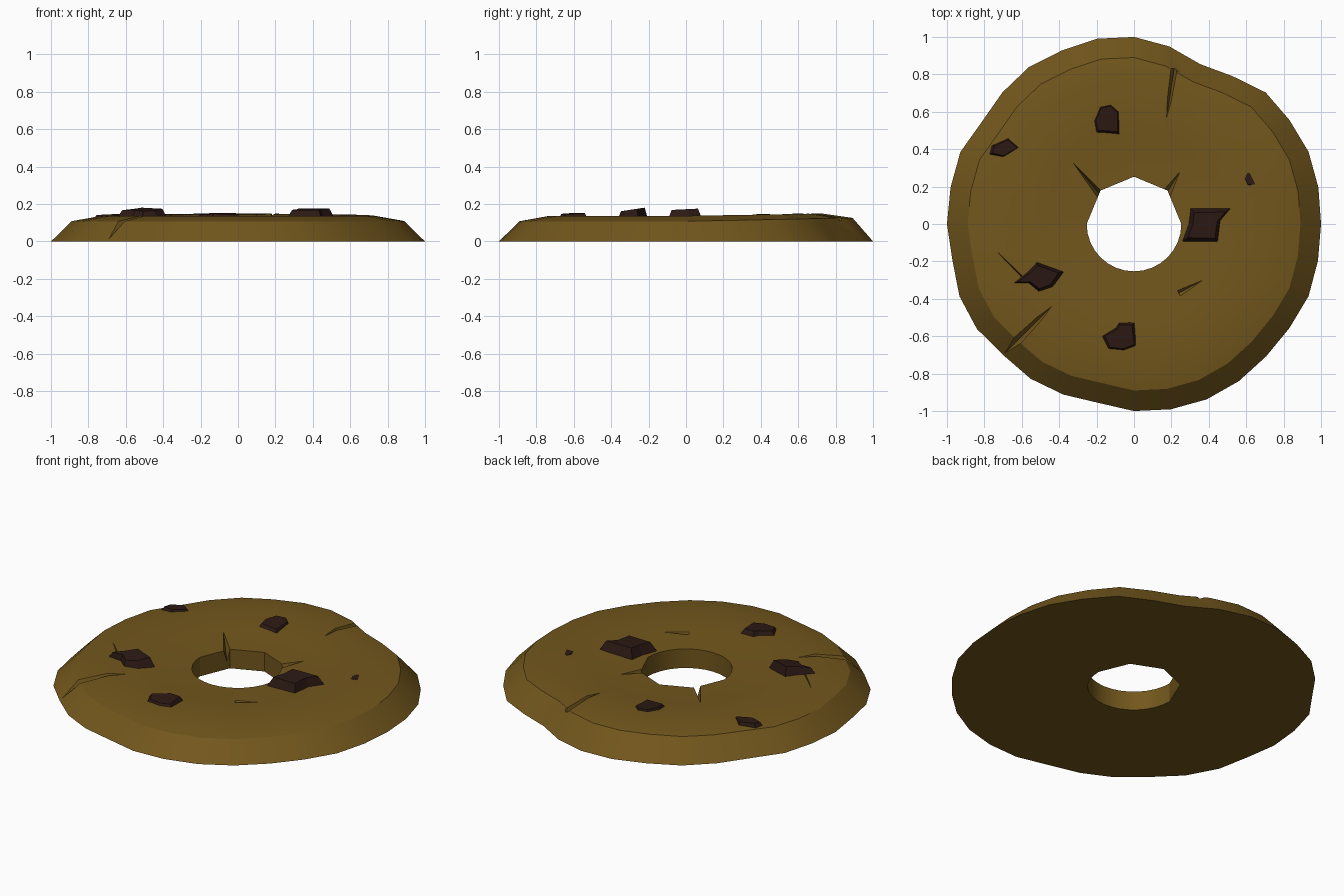
import bpy, bmesh
from math import pi, sin, cos
from mathutils import Vector

if "Cube" in bpy.data.objects:
    bpy.data.objects.remove(bpy.data.objects["Cube"])


def material(name, rgb):
    m = bpy.data.materials.new(name)
    m.diffuse_color = (*rgb, 1)
    m.use_nodes = True
    m.node_tree.nodes["Principled BSDF"].inputs["Base Color"].default_value = m.diffuse_color
    return m


DOUGH = material("dough", (0.17, 0.095, 0.012))
CHOC = material("chocolate", (0.025, 0.010, 0.007))


def make(name, verts, faces, mat):
    me = bpy.data.meshes.new(name)
    me.from_pydata(verts, [], faces)
    bm = bmesh.new()
    bm.from_mesh(me)
    bmesh.ops.recalc_face_normals(bm, faces=bm.faces)
    bm.to_mesh(me)
    bm.free()
    me.materials.append(mat)
    ob = bpy.data.objects.new(name, me)
    bpy.context.collection.objects.link(ob)
    return ob


# Cookie body: closed rings around a hole, outline slightly uneven
OUTER = [1, 1.005, 1.01, 1, .995, .95, .925, .968, 1, 1.01, 1.005, 1.01, .995, .98, 1.005, 1,
         1, .99, 1.01, 1.01, .99, .995, .987, .975, 1, 1.01, 1.015, 1.01, 1, 1, 1.01, 1.003]
N = len(OUTER)
verts = []
for i, r in enumerate(OUTER):
    a = 2 * pi * i / N
    up = max(sin(a), 0)
    hole = 0.253
    if up > 0.01:  # the back half of the hole is faceted
        hole *= cos(pi / 8) / cos((a % (pi / 4)) - pi / 8)
    profile = [(r, 0), (r * 0.89, 0.108 + 0.018 * up), (r * 0.73, 0.137 + 0.012 * up),
               (0.48, 0.122), (hole, 0.115), (hole, 0)]
    verts += [(q * cos(a), q * sin(a), z) for q, z in profile]
K = 6
faces = [(i * K + j, ((i + 1) % N) * K + j, ((i + 1) % N) * K + (j + 1) % K, i * K + (j + 1) % K)
         for i in range(N) for j in range(K)]
cookie = make("cookie", verts, faces, DOUGH)

# Cracks: tapering V wedges cut out (tip, mouth, width, floor height)
CRACKS = [((-.41, -.41), (-.74, -.74), .13, -.01),
          ((.17, .54), (.215, .83), .06, .07),
          ((.19, .78), (.38, .94), .08, .0),
          ((-.37, .38), (-.16, .13), .07, .03),
          ((.27, .32), (.16, .14), .09, .03),
          ((.46, -.25), (.24, -.37), .08, .09),
          ((-.79, -.09), (-.59, -.29), .015, .10)]
bpy.context.view_layer.objects.active = cookie
for tip, mouth, w, floor in CRACKS:
    t, m = Vector(tip), Vector(mouth)
    d = (m - t).normalized()
    s = Vector((-d.y, d.x)) * w / 2
    cutter = make("crack_cutter", [(*t, .145), (*(m + s), .165), (*(m - s), .165), (*m, floor)],
                  [(0, 1, 2), (0, 1, 3), (0, 2, 3), (1, 2, 3)], DOUGH)
    mod = cookie.modifiers.new("crack", 'BOOLEAN')
    mod.operation = 'DIFFERENCE'
    mod.solver = 'EXACT'
    mod.object = cutter
    bpy.ops.object.modifier_apply(modifier=mod.name)
    bpy.data.objects.remove(cutter)
cookie.select_set(True)
bpy.ops.object.shade_smooth_by_angle(angle=0.45)

# Chocolate chips: outline on the dough, smaller tilted top (outline, top centre, top height, tilt)
CHIPS = [([(-.21, .48), (-.07, .47), (-.07, .61), (-.12, .655), (-.19, .64), (-.225, .55)],
          (-.14, .56), .145, (-.05, .05)),
         ([(-.78, .37), (-.70, .35), (-.60, .41), (-.67, .465), (-.765, .42)],
          (-.69, .405), .145, (.05, 0)),
         ([(.585, .24), (.605, .20), (.655, .20), (.66, .28), (.60, .285)],
          (.622, .24), .137, (0, 0)),
         ([(.255, -.095), (.45, -.10), (.465, .02), (.525, .09), (.30, .085), (.29, 0)],
          (.385, -.01), .172, (0, .05)),
         ([(-.66, -.32), (-.57, -.32), (-.51, -.37), (-.43, -.34), (-.37, -.255), (-.52, -.20), (-.58, -.26)],
          (-.50, -.28), .172, (0, .15)),
         ([(-.185, -.60), (-.15, -.68), (-.05, -.69), (.025, -.66), (.01, -.52), (-.08, -.52), (-.10, -.55)],
          (-.07, -.60), .150, (-.03, .05))]
for k, (outline, c, h, tilt) in enumerate(CHIPS):
    n = len(outline)
    low = [(x, y, .108) for x, y in outline]
    top = []
    for x, y in outline:
        dx, dy = (x - c[0]) * .74, (y - c[1]) * .74
        top.append((c[0] + dx, c[1] + dy, h + dx * tilt[0] + dy * tilt[1]))
    sides = [(i, (i + 1) % n, n + (i + 1) % n, n + i) for i in range(n)]
    make(f"chocolate_chip_{k + 1}", low + top,
         sides + [tuple(range(n)), tuple(range(n, 2 * n))], CHOC)
